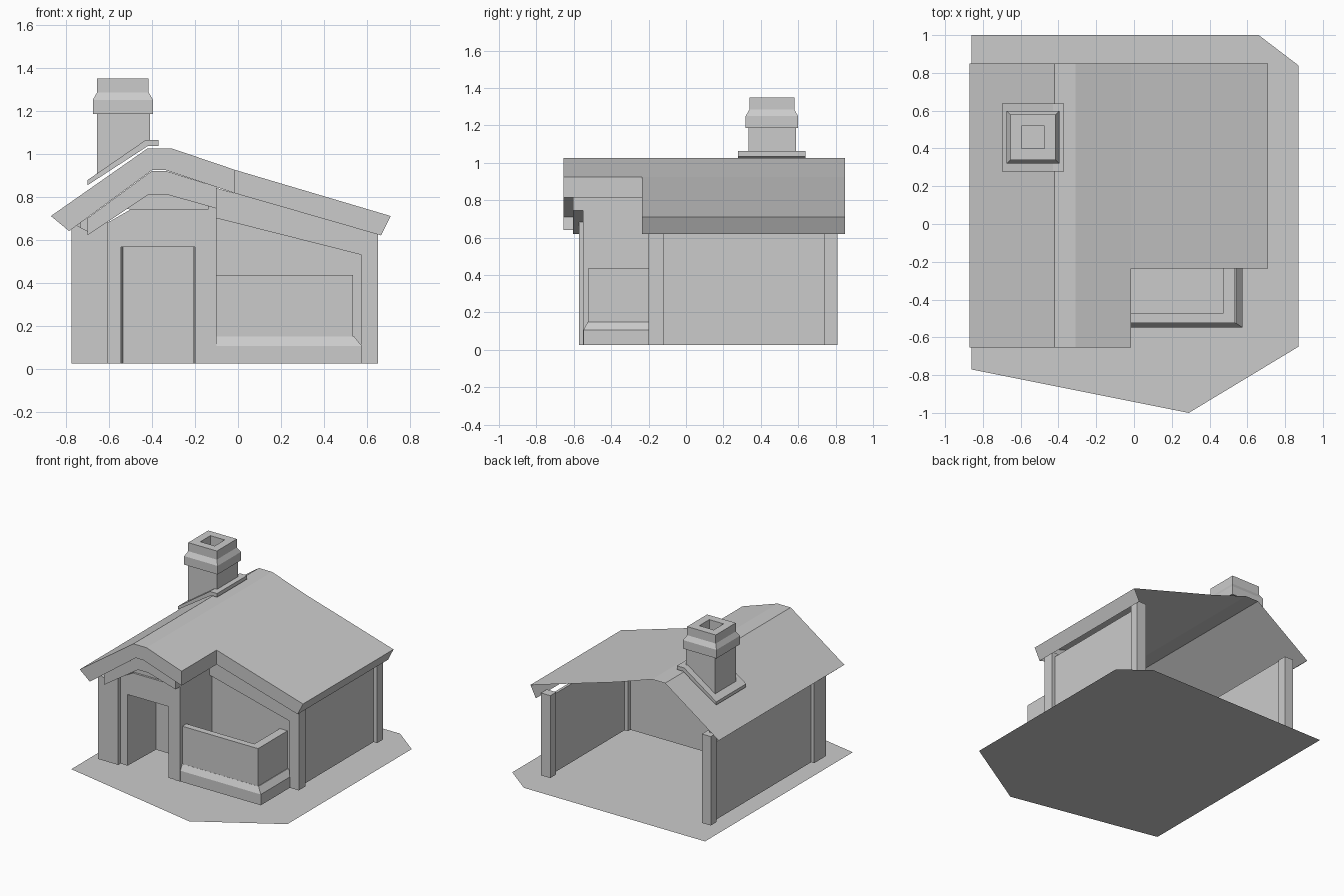
import bpy
import bmesh

if "Cube" in bpy.data.objects:
    bpy.data.objects.remove(bpy.data.objects["Cube"], do_unlink=True)

# Single plain grey material
grey = bpy.data.materials.new("plain grey")
grey.use_nodes = True
grey.diffuse_color = (0.6, 0.6, 0.6, 1)
grey.node_tree.nodes["Principled BSDF"].inputs["Base Color"].default_value = grey.diffuse_color


def build(name, polygons):
    """Make a flat-shaded object from polygons, joining shared corners."""
    bm = bmesh.new()
    for polygon in polygons:
        bm.faces.new([bm.verts.new(point) for point in polygon])
    bmesh.ops.remove_doubles(bm, verts=bm.verts, dist=0.0001)
    bmesh.ops.recalc_face_normals(bm, faces=bm.faces)
    mesh = bpy.data.meshes.new(name)
    bm.to_mesh(mesh)
    bm.free()
    mesh.materials.append(grey)
    obj = bpy.data.objects.new(name, mesh)
    bpy.context.collection.objects.link(obj)
    return obj


def prism(name, outline, front, back):
    """Extrude an x-z outline along y."""
    near = [(x, front, z) for x, z in outline]
    far = [(x, back, z) for x, z in outline]
    sides = [(near[i - 1], near[i], far[i], far[i - 1]) for i in range(len(near))]
    return build(name, [near, far] + sides)


def box(name, left, right, front, back, low, high):
    return prism(name, [(left, low), (right, low), (right, high), (left, high)], front, back)


def ring(left, right, front, back, z):
    return [(left, front, z), (right, front, z), (right, back, z), (left, back, z)]


def bridge(lower, upper):
    return [(lower[i - 1], lower[i], upper[i], upper[i - 1]) for i in range(len(lower))]


FLOOR = 0.025

# Ground sheet
build("ground", [[(x, y, 0) for x, y in [
    (-0.86, 1), (0.66, 1), (0.87, 0.84), (0.87, -0.65), (0.29, -1), (-0.86, -0.77)]]])

# Roof shell: top sheet, front fascia, eaves and the step; open below and behind
PORCH, SET_BACK, REAR = -0.655, -0.235, 0.85
top = [(-0.87, 0.71), (-0.42, 1.025), (-0.31, 1.025), (-0.015, 0.925), (0.71, 0.71)]
bottom = [(-0.785, 0.64), (-0.4, 0.923), (-0.335, 0.923), (-0.015, 0.816), (0.665, 0.62)]


def at(point, y):
    return (point[0], y, point[1])


roof = []
for i in range(len(top) - 1):
    y = SET_BACK if i == len(top) - 2 else PORCH
    roof.append([at(top[i], y), at(top[i + 1], y), at(top[i + 1], REAR), at(top[i], REAR)])
    roof.append([at(top[i], y), at(top[i + 1], y), at(bottom[i + 1], y), at(bottom[i], y)])
for end, y in ((0, PORCH), (-1, SET_BACK)):
    roof.append([at(top[end], y), at(top[end], REAR), at(bottom[end], REAR), at(bottom[end], y)])
roof.append([at(top[3], PORCH), at(top[3], SET_BACK), at(bottom[3], SET_BACK), at(bottom[3], PORCH)])
build("roof", roof)

# Beams below the fascia
prism("porch_beam", [(-0.7, 0.62), (-0.415, 0.81), (-0.33, 0.81), (-0.1, 0.745),
                     (-0.1, 0.845), (-0.335, 0.92), (-0.4, 0.92), (-0.7, 0.7)], -0.605, -0.55)
prism("side_beam", [(-0.1, 0.7), (0.572, 0.53), (0.65, 0.53), (0.65, 0.63), (-0.1, 0.84)], -0.2, -0.17)

# Corner pillars
box("front_left_pillar", 0.572, 0.65, -0.2, -0.12, FLOOR, 0.65)
box("back_left_pillar", 0.572, 0.65, 0.74, 0.81, FLOOR, 0.65)
box("back_right_pillar", -0.775, -0.7, 0.74, 0.81, FLOOR, 0.7)
prism("front_right_pillar", [(-0.775, FLOOR), (-0.605, FLOOR), (-0.605, 0.7), (-0.7, 0.64), (-0.775, 0.68)],
      -0.572, -0.43)

# Side walls; the rear stays open
box("left_wall", 0.6, 0.62, -0.15, 0.76, FLOOR, 0.62)
box("right_wall", -0.75, -0.73, -0.5, 0.76, FLOOR, 0.72)

# Front walls
prism("set_back_wall", [(-0.1, FLOOR), (0.6, FLOOR), (0.6, 0.6), (-0.1, 0.83)], -0.17, -0.15)
box("porch_side_wall", -0.14, -0.1, -0.55, -0.15, FLOOR, 0.84)
prism("door_wall", [(-0.605, FLOOR), (-0.545, FLOOR), (-0.545, 0.565), (-0.2, 0.565), (-0.2, FLOOR),
                    (-0.14, FLOOR), (-0.14, 0.74), (-0.5, 0.74), (-0.605, 0.68)], -0.545, -0.52)
prism("gable_panel", [(-0.5, 0.74), (-0.14, 0.74), (-0.14, 0.84), (-0.335, 0.91), (-0.4, 0.91), (-0.6, 0.76)],
      -0.53, -0.52)

# Door alcove, narrowing slightly toward the back
mouth = [(-0.545, FLOOR), (-0.545, 0.565), (-0.2, 0.565), (-0.2, FLOOR)]
panel = [(-0.535, FLOOR), (-0.535, 0.565), (-0.21, 0.565), (-0.21, FLOOR)]
alcove = [[at(p, -0.22) for p in panel]]
for i in range(3):
    alcove.append([at(mouth[i], -0.545), at(mouth[i + 1], -0.545), at(panel[i + 1], -0.22), at(panel[i], -0.22)])
build("door_alcove", alcove)

# Veranda base with a sloped ledge, and the parapet on top
low = ring(-0.1, 0.575, -0.548, -0.17, FLOOR)
mid = ring(-0.1, 0.575, -0.548, -0.17, 0.107)
high = ring(-0.1, 0.54, -0.525, -0.17, 0.15)
build("veranda_base", [low, high] + bridge(low, mid) + bridge(mid, high))
box("front_parapet", -0.1, 0.535, -0.524, -0.475, 0.15, 0.435)
box("side_parapet", 0.47, 0.535, -0.475, -0.17, 0.15, 0.435)

# Chimney: flashing, shaft and hollow cap
prism("chimney_flashing", [(-0.7, 0.853), (-0.42, 1.035), (-0.37, 1.035), (-0.37, 1.063),
                           (-0.43, 1.063), (-0.7, 0.877)], 0.278, 0.638)
prism("chimney_shaft", [(-0.656, 0.89), (-0.43, 1.04), (-0.41, 1.04), (-0.41, 1.19), (-0.656, 1.19)],
      0.335, 0.588)
CENTRE_X, CENTRE_Y = -0.535, 0.459
cap = [ring(CENTRE_X - r, CENTRE_X + r, CENTRE_Y - r, CENTRE_Y + r, z) for r, z in [
    (0.14, 1.185), (0.14, 1.25), (0.12, 1.285), (0.12, 1.35), (0.06, 1.35), (0.06, 1.22)]]
faces = [cap[0], cap[-1]]
for lower, upper in zip(cap, cap[1:]):
    faces += bridge(lower, upper)
build("chimney_cap", faces)
